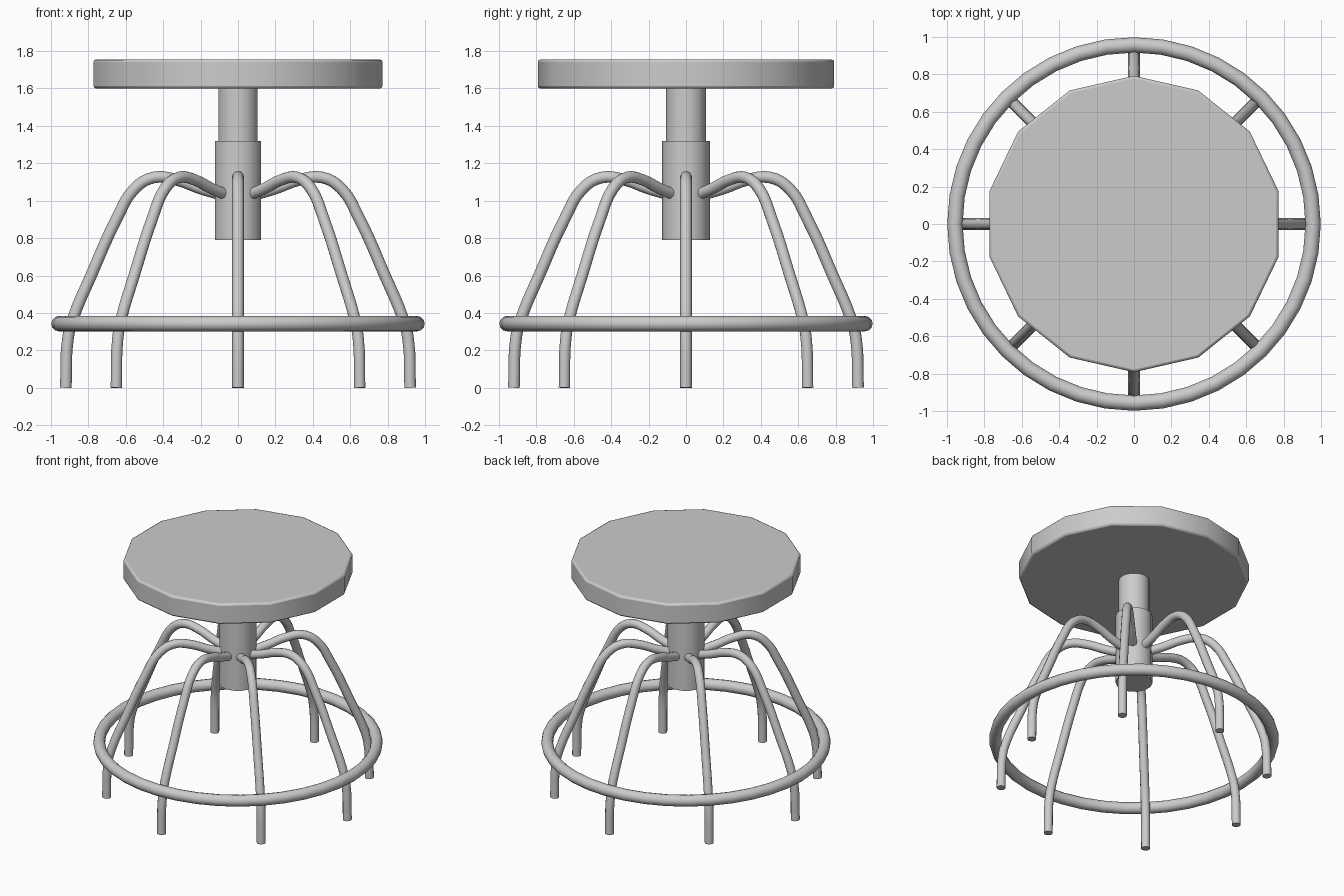
import bpy, math

if "Cube" in bpy.data.objects:
    bpy.data.objects.remove(bpy.data.objects["Cube"])


def smooth(obj, angle=35):
    bpy.ops.object.select_all(action='DESELECT')
    obj.select_set(True)
    bpy.context.view_layer.objects.active = obj
    bpy.ops.object.shade_smooth_by_angle(angle=math.radians(angle))


def cylinder(name, radius, z0, z1, sides):
    bpy.ops.mesh.primitive_cylinder_add(vertices=sides, radius=radius, depth=z1 - z0,
                                        location=(0, 0, (z0 + z1) / 2))
    obj = bpy.context.object
    obj.name = name
    return obj


# Seat: fourteen-sided slab with softened rims
seat = cylinder("seat", 0.792, 1.6, 1.755, 14)
bevel = seat.modifiers.new("rim", 'BEVEL')
bevel.width = 0.014
bevel.segments = 2
bevel.limit_method = 'ANGLE'
bevel.angle_limit = math.radians(40)
smooth(seat, 30)

# Telescoping centre post
smooth(cylinder("upper_post", 0.108, 1.3, 1.61, 14))
smooth(cylinder("lower_sleeve", 0.127, 0.79, 1.32, 14))

# Foot ring
bpy.ops.mesh.primitive_torus_add(major_segments=40, minor_segments=12,
                                 major_radius=0.957, minor_radius=0.041,
                                 location=(0, 0, 0.343))
ring = bpy.context.object
ring.name = "foot_ring"
smooth(ring)

# Leg: bent tube swept along a radius/height path
path = [(0.08, 1.03), (0.2, 1.065), (0.33, 1.112), (0.45, 1.124), (0.55, 1.067),
        (0.65, 0.9), (0.785, 0.6), (0.88, 0.375), (0.908, 0.27), (0.92, 0.0)]
curve = bpy.data.curves.new("leg_path", 'CURVE')
curve.dimensions = '3D'
curve.bevel_depth = 0.031
curve.bevel_resolution = 4
curve.resolution_u = 4
curve.use_fill_caps = True
spline = curve.splines.new('BEZIER')
spline.bezier_points.add(len(path) - 1)
for point, (r, z) in zip(spline.bezier_points, path):
    point.co = (r, 0, z)
    point.handle_left_type = point.handle_right_type = 'AUTO'
leg = bpy.data.objects.new("leg_1", curve)
bpy.context.collection.objects.link(leg)
bpy.ops.object.select_all(action='DESELECT')
leg.select_set(True)
bpy.context.view_layer.objects.active = leg
bpy.ops.object.convert(target='MESH')
leg = bpy.context.object
leg.name = "leg_1"
smooth(leg, 40)

# Remaining seven legs around the post
for i in range(1, 8):
    copy = leg.copy()
    copy.name = f"leg_{i + 1}"
    copy.rotation_euler.z = i * math.pi / 4
    bpy.context.collection.objects.link(copy)
